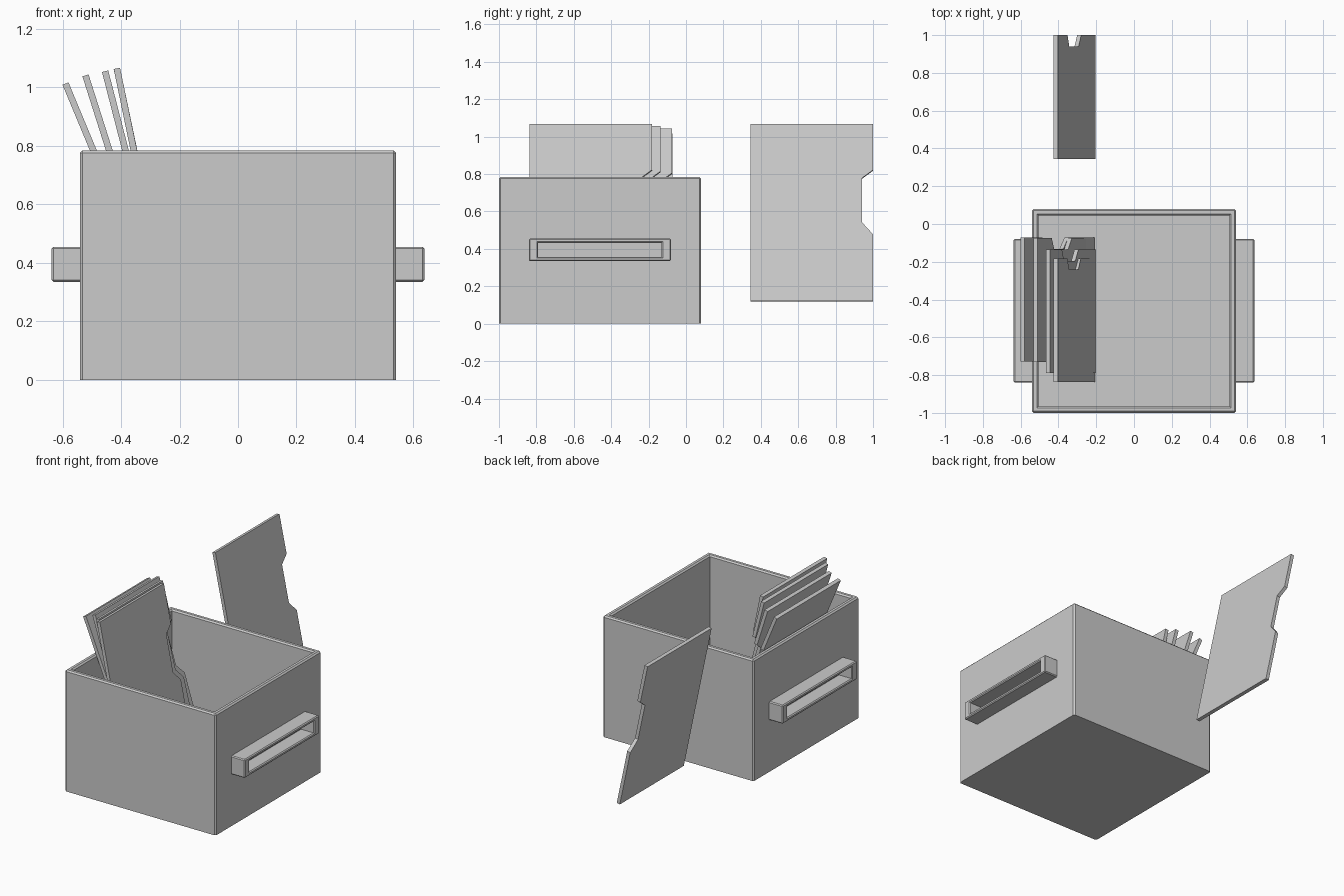
import bpy, bmesh
from math import radians, sin, cos

if "Cube" in bpy.data.objects:
    bpy.data.objects.remove(bpy.data.objects["Cube"])


def add_object(name, bm, location, turn):
    bmesh.ops.recalc_face_normals(bm, faces=bm.faces[:])
    mesh = bpy.data.meshes.new(name)
    bm.to_mesh(mesh)
    bm.free()
    obj = bpy.data.objects.new(name, mesh)
    bpy.context.collection.objects.link(obj)
    obj.location = location
    obj.rotation_euler = (0, turn, 0)
    return obj


def open_box(name, size, hole, depth, bevel, location, turn=0.0):
    """Block on its local z = 0 with a rectangular recess in the top."""
    bm = bmesh.new()
    bmesh.ops.create_cube(bm, size=1)
    for v in bm.verts:
        v.co = (v.co.x * size[0], v.co.y * size[1], (v.co.z + 0.5) * size[2])
    top = max(bm.faces, key=lambda f: f.calc_center_median().z)
    corners = [e for e in bm.edges if abs(e.verts[0].co.z - e.verts[1].co.z) > 0.01]
    rims = list(top.edges)
    bmesh.ops.inset_individual(bm, faces=[top], thickness=0.01)
    for v in top.verts:
        v.co.x = hole[0] / 2 if v.co.x > 0 else -hole[0] / 2
        v.co.y = hole[1] / 2 if v.co.y > 0 else -hole[1] / 2
    rims += list(top.edges)
    floor = bmesh.ops.extrude_discrete_faces(bm, faces=[top])["faces"][0]
    for v in floor.verts:
        v.co.z -= depth
    rims = [e for e in set(rims) if e.is_valid]
    bmesh.ops.bevel(bm, geom=rims + corners, offset=bevel, segments=1,
                    affect='EDGES', clamp_overlap=True)
    return add_object(name, bm, location, turn)


LENGTH, WIDTH, THICK = 0.965, 0.655, 0.022


def folder(name, top_x, y, lean):
    """Leaning board with a notch cut in its back edge."""
    notch = WIDTH - 0.06
    profile = [(0, 0), (WIDTH, 0), (WIDTH, 0.363), (notch, 0.43), (notch, 0.67),
               (WIDTH, 0.715), (WIDTH, LENGTH), (0, LENGTH)]
    a = radians(lean)
    bm = bmesh.new()
    face = bm.faces.new([bm.verts.new((0, p, s)) for p, s in profile])
    ext = bmesh.ops.extrude_face_region(bm, geom=[face])["geom"]
    bmesh.ops.translate(bm, vec=(THICK, 0, 0),
                        verts=[g for g in ext if isinstance(g, bmesh.types.BMVert)])
    return add_object(name, bm, (top_x + LENGTH * sin(a), y, 0.118), -a)


# storage box
open_box("box", (1.08, 1.08, 0.785), (1.01, 1.01), 0.67, 0.009, (0, -0.46, 0))

# side handles with a recessed grip
for side, label in ((1, "right"), (-1, "left")):
    open_box(label + "_handle", (0.12, 0.76, 0.10), (0.075, 0.66), 0.094, 0.006,
             (side * 0.537, -0.46, 0.395), side * radians(90))

# folders leaning in the box, and one standing behind it
for i, (x, y, lean) in enumerate([(-0.60, -0.727, 22.6), (-0.532, -0.73, 17.6),
                                  (-0.465, -0.79, 14.4), (-0.425, -0.837, 11.7)]):
    folder("folder_%d" % (i + 1), x, y, lean)
folder("loose_folder", -0.425, 0.345, 11.9)
